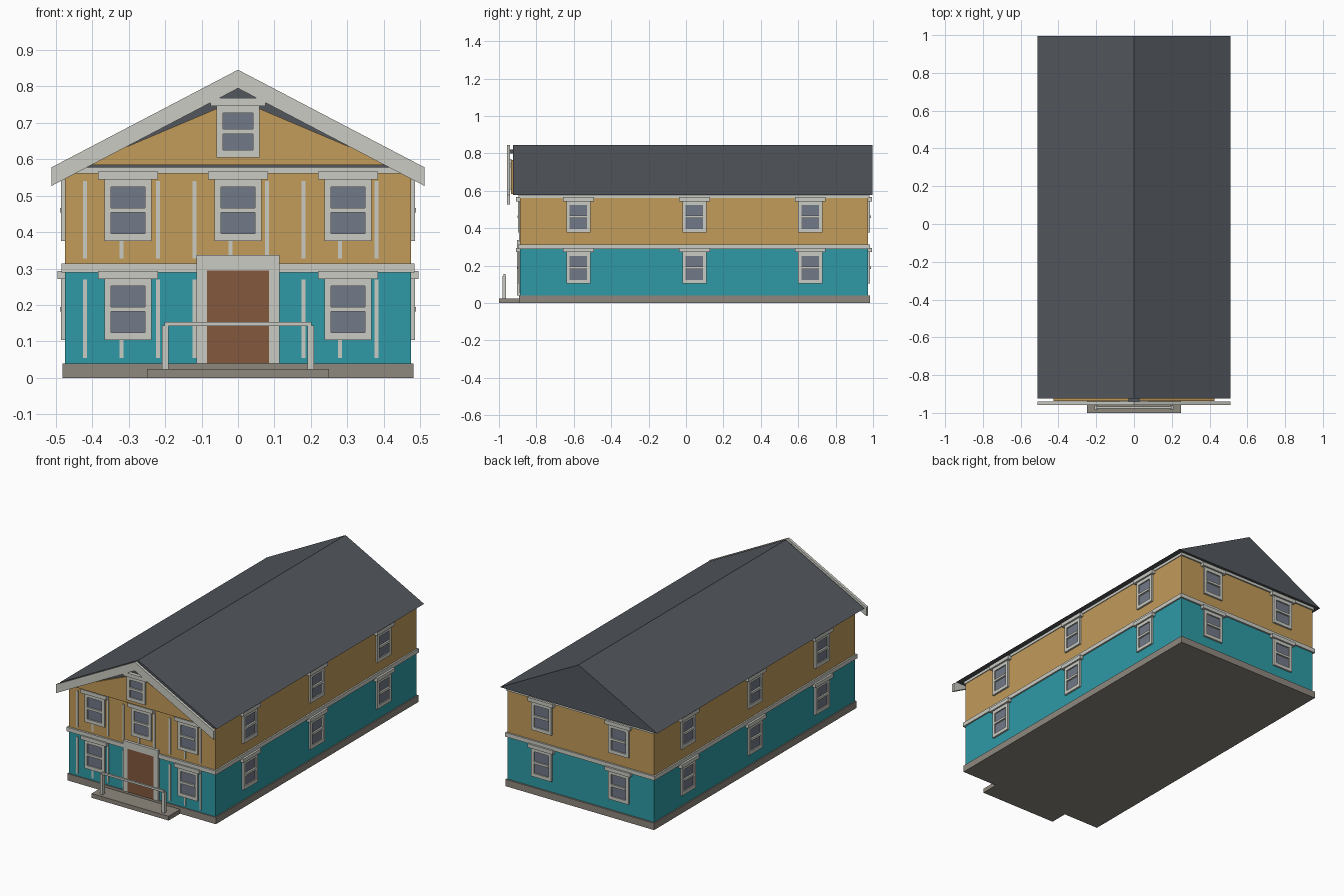
import bpy, bmesh, math
from mathutils import Matrix, Vector

if "Cube" in bpy.data.objects:
    bpy.data.objects.remove(bpy.data.objects["Cube"])


def material(name, rgb):
    m = bpy.data.materials.new(name)
    lin = [((c / 255 + 0.055) / 1.055) ** 2.4 for c in rgb]
    m.diffuse_color = (*lin, 1)
    m.use_nodes = True
    m.node_tree.nodes["Principled BSDF"].inputs["Base Color"].default_value = m.diffuse_color
    return m


TAN = material("tan siding", (194, 155, 90))
TEAL = material("teal siding", (46, 154, 166))
TRIM = material("pale trim", (203, 203, 196))
GLASS = material("window glass", (114, 120, 136))
DOOR = material("brown door", (132, 88, 61))
STONE = material("foundation stone", (142, 136, 125))
ROOF = material("dark roofing", (82, 86, 92))


def finish(name, bm, mats, matrix=Matrix()):
    bmesh.ops.recalc_face_normals(bm, faces=bm.faces)
    me = bpy.data.meshes.new(name)
    bm.to_mesh(me)
    bm.free()
    for m in mats:
        me.materials.append(m)
    ob = bpy.data.objects.new(name, me)
    ob.matrix_world = matrix
    bpy.context.collection.objects.link(ob)
    return ob


def boxes(name, parts, matrix=Matrix()):
    """parts: (material, (x0, x1), (y0, y1), (z0, z1))"""
    bm = bmesh.new()
    mats = []
    for mat, xs, ys, zs in parts:
        if mat not in mats:
            mats.append(mat)
        size = Vector((xs[1] - xs[0], ys[1] - ys[0], zs[1] - zs[0]))
        mid = Vector((sum(xs), sum(ys), sum(zs))) / 2
        mx = Matrix.Translation(mid) @ Matrix.Diagonal((*size, 1))
        verts = bmesh.ops.create_cube(bm, size=1, matrix=mx)["verts"]
        for f in {f for v in verts for f in v.link_faces}:
            f.material_index = mats.index(mat)
    return finish(name, bm, mats, matrix)


def prism(name, mat, profile, y0, y1):
    """Extrude an x-z outline along y."""
    bm = bmesh.new()
    face = bm.faces.new([bm.verts.new((x, y0, z)) for x, z in profile])
    ext = bmesh.ops.extrude_face_region(bm, geom=[face])["geom"]
    bmesh.ops.translate(bm, vec=(0, y1 - y0, 0),
                        verts=[v for v in ext if isinstance(v, bmesh.types.BMVert)])
    return finish(name, bm, [mat])


def window(name, x, y, z, turn=0, w=0.13, h=0.168, head_w=0.164):
    """Sash window facing -y before turning; z is the frame's bottom."""
    a, g = w / 2, w / 2 - 0.018
    parts = [
        (GLASS, (-g, g), (-0.004, 0.002), (0.018, h - 0.018)),
        (TRIM, (-a, -g), (-0.011, 0.002), (0, h)),
        (TRIM, (g, a), (-0.011, 0.002), (0, h)),
        (TRIM, (-g, g), (-0.011, 0.002), (0, 0.020)),
        (TRIM, (-g, g), (-0.011, 0.002), (h - 0.020, h)),
        (TRIM, (-g, g), (-0.014, 0.002), (h / 2 - 0.006, h / 2 + 0.007)),
        (TRIM, (-head_w / 2, head_w / 2), (-0.021, 0.002), (h, h + 0.022)),
    ]
    mx = Matrix.Translation((x, y, z)) @ Matrix.Rotation(turn, 4, "Z")
    return boxes(name, parts, mx)


# Wall planes
WX, FRONT, BACK = 0.475, -0.888, 0.974
LOW, HIGH = 0.104, 0.376

# Body
boxes("foundation", [(STONE, (-0.482, 0.482), (-0.894, 0.984), (0, 0.04))])
boxes("lower_walls", [(TEAL, (-WX, WX), (FRONT, BACK), (0.04, 0.30))])
boxes("upper_walls", [(TAN, (-WX, WX), (FRONT, BACK), (0.30, 0.578))])
boxes("middle_band", [(TRIM, (-0.484, 0.484), (-0.899, 0.984), (0.290, 0.314))])
boxes("cornice", [(TRIM, (-0.479, 0.479), (-0.896, 0.982), (0.561, 0.577))])

# Roof, front gable panel and sloping bargeboards
prism("roof", ROOF, [(-0.51, 0.578), (0.51, 0.578), (0, 0.845)], -0.925, 0.996)
prism("gable_panel", TAN, [(-0.425, 0.584), (0.425, 0.584), (0, 0.764)], -0.936, -0.92)
prism("bargeboards", TRIM, [(-0.512, 0.527), (-0.512, 0.578), (0, 0.846),
                            (0.512, 0.578), (0.512, 0.527), (0, 0.795)], -0.957, -0.941)
boxes("bargeboard_blocks", [(ROOF, (-0.03, 0.03), (-0.942, -0.92), (0.80, 0.82))])

# Windows on every side
for x in (-0.302, 0, 0.302):
    window("front_upper_window", x, FRONT, HIGH)
    if x:
        window("front_lower_window", x, FRONT, LOW)
window("gable_window", 0, -0.936, 0.605, w=0.118, h=0.142, head_w=0.152)
for z in (LOW, HIGH):
    for side in (-1, 1):
        for y in (-0.575, 0.045, 0.665):
            window("side_window", side * WX, y, z, side * math.pi / 2)
        window("back_window", side * 0.25, BACK, z, math.pi)

# Front battens (hidden parts run behind windows and door)
battens = []
for i in range(9):
    x = -0.42 + i * 0.1
    for z0, z1 in ((0.055, 0.27), (0.328, 0.541)):
        battens.append((TRIM, (x - 0.0055, x + 0.0055), (FRONT - 0.004, FRONT + 0.002), (z0, z1)))
# leave the glass and door clear of battens
cut = []
for m, xs, ys, zs in battens:
    xm = sum(xs) / 2
    over_window = min(abs(xm - c) for c in (-0.302, 0, 0.302)) < 0.06
    if zs[0] < 0.3 and abs(xm) < 0.1:
        continue
    if over_window:
        zs = (zs[0], LOW if zs[0] < 0.3 else HIGH)
    cut.append((m, xs, ys, zs))
boxes("front_battens", cut)

# Door and surround
boxes("door", [(DOOR, (-0.085, 0.085), (-0.902, FRONT), (0.04, 0.295))])
boxes("door_surround", [
    (TRIM, (-0.114, -0.085), (-0.904, FRONT), (0.04, 0.295)),
    (TRIM, (0.085, 0.114), (-0.904, FRONT), (0.04, 0.295)),
    (TRIM, (-0.114, 0.114), (-0.904, FRONT), (0.295, 0.337))])

# Porch step and railing
boxes("porch_step", [(STONE, (-0.25, 0.25), (-1.0, -0.89), (0, 0.025))])
boxes("porch_railing", [
    (TRIM, (-0.209, -0.191), (-0.981, -0.962), (0.025, 0.144)),
    (TRIM, (0.191, 0.209), (-0.981, -0.962), (0.025, 0.144)),
    (TRIM, (-0.202, 0.202), (-0.977, -0.966), (0.142, 0.154))])
